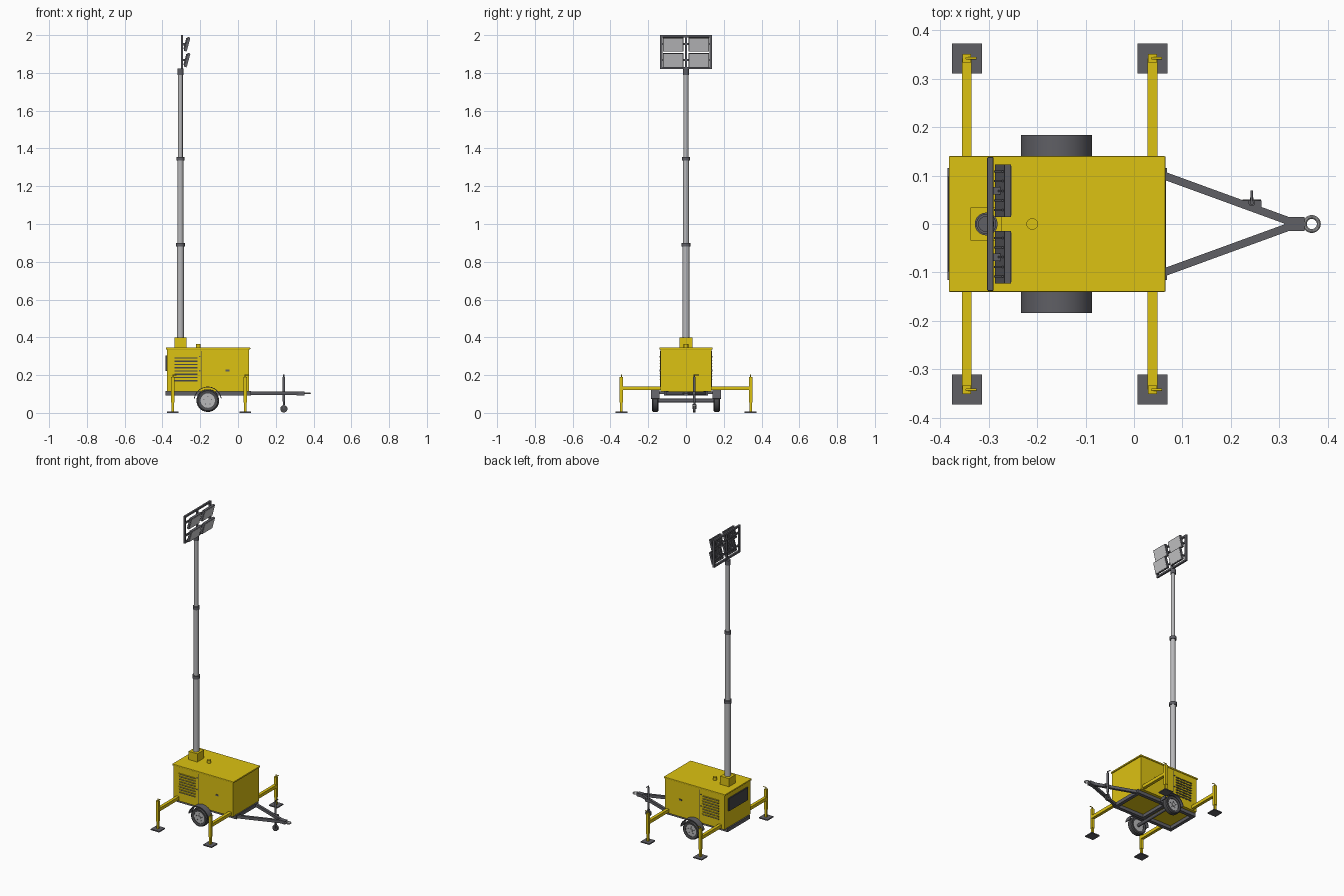
import bpy, bmesh, math
from mathutils import Vector, Matrix

if "Cube" in bpy.data.objects:
    bpy.data.objects.remove(bpy.data.objects["Cube"])


def mat(name, rgb):
    m = bpy.data.materials.new(name)
    m.diffuse_color = (*rgb, 1)
    m.use_nodes = True
    m.node_tree.nodes["Principled BSDF"].inputs["Base Color"].default_value = m.diffuse_color
    return m


YELLOW = mat("yellow paint", (0.72, 0.54, 0.006))
DARK = mat("dark grey steel", (0.115, 0.115, 0.13))
TYRE = mat("tyre rubber", (0.075, 0.075, 0.08))
BLACK = mat("dark grille", (0.06, 0.06, 0.065))
METAL = mat("galvanised metal", (0.48, 0.48, 0.49))
GLASS = mat("lamp glass", (0.58, 0.58, 0.59))


def finish(bm, name, m, smooth=False):
    bmesh.ops.recalc_face_normals(bm, faces=bm.faces[:])
    me = bpy.data.meshes.new(name)
    bm.to_mesh(me)
    bm.free()
    me.materials.append(m)
    ob = bpy.data.objects.new(name, me)
    bpy.context.collection.objects.link(ob)
    if smooth:
        bpy.context.view_layer.objects.active = ob
        bpy.ops.object.select_all(action='DESELECT')
        ob.select_set(True)
        bpy.ops.object.shade_smooth_by_angle(angle=math.radians(35))
    return ob


def box(name, lo, hi, m, bevel=0.0, tilt=0.0):
    """Box between two corners, optionally tilted about y."""
    lo, hi = Vector(lo), Vector(hi)
    bm = bmesh.new()
    bmesh.ops.create_cube(bm, size=1, matrix=Matrix.Diagonal((*(hi - lo), 1)))
    if bevel:
        bmesh.ops.bevel(bm, geom=bm.edges[:], offset=bevel, segments=2, profile=0.5, affect='EDGES')
    bm.transform(Matrix.Translation((lo + hi) / 2) @ Matrix.Rotation(tilt, 4, 'Y'))
    return finish(bm, name, m)


def rod(name, a, b, r, m, n=24):
    """Cylinder from point a to point b."""
    a, b = Vector(a), Vector(b)
    bm = bmesh.new()
    bmesh.ops.create_cone(bm, cap_ends=True, segments=n, radius1=r, radius2=r, depth=(b - a).length)
    bm.transform(Matrix.Translation((a + b) / 2) @ Vector((0, 0, 1)).rotation_difference(b - a).to_matrix().to_4x4())
    return finish(bm, name, m, True)


def beam(name, a, b, w, h, m):
    """Rectangular tube lying flat from a to b."""
    a, b = Vector(a), Vector(b)
    d = b - a
    bm = bmesh.new()
    bmesh.ops.create_cube(bm, size=1, matrix=Matrix.Diagonal((d.length, w, h, 1)))
    bm.transform(Matrix.Translation((a + b) / 2) @ Matrix.Rotation(math.atan2(d.y, d.x), 4, 'Z'))
    return finish(bm, name, m)


def ring_sweep(name, section, c, m, a0=0.0, a1=360.0, n=40):
    """Sweep a closed (radius, y) section round the y axis through c."""
    full = a1 - a0 >= 360
    bm = bmesh.new()
    rings = []
    for i in range(n if full else n + 1):
        t = math.radians(a0 + (a1 - a0) * i / n)
        rings.append([bm.verts.new((c[0] + r * math.cos(t), c[1] + y, c[2] + r * math.sin(t))) for r, y in section])
    k = len(section)
    for i in range(n):
        p, q = rings[i], rings[(i + 1) % len(rings)]
        for j in range(k):
            bm.faces.new((p[j], p[(j + 1) % k], q[(j + 1) % k], q[j]))
    if not full:
        bm.faces.new(rings[0])
        bm.faces.new(rings[-1])
    return finish(bm, name, m, True)


# canopy, roof and roof fittings
box("canopy", (-0.376, -0.136, 0.112), (0.058, 0.136, 0.337), YELLOW)
box("roof", (-0.382, -0.14, 0.336), (0.065, 0.14, 0.346), YELLOW, 0.002)
box("mast_base", (-0.337, -0.034, 0.345), (-0.273, 0.034, 0.4), YELLOW)
rod("exhaust_cap", (-0.21, 0, 0.345), (-0.21, 0, 0.366), 0.012, YELLOW)

# rear radiator grille
box("rear_grille", (-0.384, -0.098, 0.222), (-0.375, 0.098, 0.305), BLACK)

# side doors with louvres, seams and latches
for s, side in ((-1, "front"), (1, "back")):
    def plate(name, x0, x1, z0, z1, m, t=0.0015):
        y0, y1 = sorted((s * 0.1355, s * (0.136 + t)))
        box(side + "_" + name, (x0, y0, z0), (x1, y1, z1), m)
    for i in range(8):
        z = 0.167 + i * 0.0172
        plate("louvre_slot", -0.335, -0.215, z, z + 0.006, BLACK)
        plate("louvre_lip", -0.335, -0.215, z + 0.006, z + 0.009, YELLOW, 0.004)
    plate("door_seam", -0.1925, -0.1895, 0.13, 0.328, BLACK, 0.0008)
    plate("door_latch", -0.207, -0.199, 0.296, 0.302, DARK, 0.004)
    plate("door_latch", -0.207, -0.199, 0.22, 0.226, DARK, 0.004)
    plate("door_handle", -0.065, -0.046, 0.22, 0.229, DARK, 0.004)

# chassis frame
for s in (-1, 1):
    y0, y1 = sorted((s * 0.093, s * 0.116))
    box("chassis_rail", (-0.385, y0, 0.091), (0.068, y1, 0.115), DARK)
    # A-frame drawbar
    beam("drawbar_arm", (0.045, s * 0.106, 0.103), (0.325, s * 0.004, 0.103), 0.016, 0.019, DARK)
for x in (-0.374, -0.16, 0.055):
    box("cross_member", (x - 0.011, -0.1, 0.091), (x + 0.011, 0.1, 0.114), DARK)

# coupling and tow ring
box("coupling", (0.31, -0.014, 0.093), (0.352, 0.014, 0.114), DARK)
bm = bmesh.new()
N, K = 28, 10
vs = [[bm.verts.new(((0.0145 + 0.004 * math.cos(b)) * math.cos(a) + 0.367,
                     (0.0145 + 0.004 * math.cos(b)) * math.sin(a), 0.104 + 0.004 * math.sin(b)))
       for b in (2 * math.pi * j / K for j in range(K))] for a in (2 * math.pi * i / N for i in range(N))]
for i in range(N):
    for j in range(K):
        p, q = vs[i], vs[(i + 1) % N]
        bm.faces.new((p[j], q[j], q[(j + 1) % K], p[(j + 1) % K]))
finish(bm, "tow_ring", METAL, True)

# jockey wheel on the drawbar
jx, jy = 0.243, 0.044
rod("jockey_tube", (jx, jy, 0.06), (jx, jy, 0.19), 0.007, DARK)
rod("jockey_inner_tube", (jx, jy, 0.042), (jx, jy, 0.065), 0.005, DARK)
rod("jockey_screw", (jx, jy, 0.19), (jx, jy, 0.203), 0.004, DARK)
rod("jockey_crank", (jx, jy, 0.2), (jx, jy + 0.025, 0.2), 0.0025, DARK, 12)
box("jockey_clamp", (jx - 0.02, 0.034, 0.094), (jx + 0.02, 0.049, 0.113), DARK)
for s in (-1, 1):
    box("jockey_fork", (jx - 0.004, jy + s * 0.009 - 0.0015, 0.02), (jx + 0.004, jy + s * 0.009 + 0.0015, 0.045), DARK)
box("jockey_fork_top", (jx - 0.004, jy - 0.01, 0.042), (jx + 0.004, jy + 0.01, 0.046), DARK)
rod("jockey_wheel", (jx, jy - 0.007, 0.021), (jx, jy + 0.007, 0.021), 0.019, TYRE, 28)

# axle, wheels and mudguards
wx, wz = -0.16, 0.065
rod("axle", (wx, -0.16, wz), (wx, 0.16, wz), 0.01, DARK)
for s in (-1, 1):
    c = (wx, s * 0.163, wz)
    ring_sweep("tyre", [(0.038, -0.015), (0.053, -0.018), (0.059, -0.013), (0.06, 0),
                        (0.059, 0.013), (0.053, 0.018), (0.038, 0.015)], c, TYRE)
    rod("wheel_rim", (wx, s * 0.15, wz), (wx, s * 0.175, wz), 0.0395, METAL, 36)
    rod("wheel_hub", (wx, s * 0.17, wz), (wx, s * 0.181, wz), 0.012, METAL)
    for i in range(5):
        a = math.radians(90 + 72 * i)
        p = (wx + 0.022 * math.cos(a), wz + 0.022 * math.sin(a))
        rod("wheel_nut", (p[0], s * 0.174, p[1]), (p[0], s * 0.178, p[1]), 0.003, DARK, 6)
    ring_sweep("mudguard", [(0.07, -0.022), (0.074, -0.022), (0.074, 0.022), (0.07, 0.022)],
               (wx, s * 0.162, wz), DARK, 8, 172, 24)
    y0, y1 = sorted((s * 0.11, s * 0.142))
    box("mudguard_bracket", (wx - 0.03, y0, 0.1), (wx + 0.03, y1, 0.113), DARK)

# outriggers with stabiliser legs
for x in (-0.345, 0.038):
    for s in (-1, 1):
        y = s * 0.342
        y0, y1 = sorted((s * 0.1, y))
        box("outrigger_beam", (x - 0.01, y0, 0.12), (x + 0.01, y1, 0.141), YELLOW)
        box("leg_tube", (x - 0.009, y - 0.009, 0.055), (x + 0.009, y + 0.009, 0.19), YELLOW)
        box("leg_inner", (x - 0.0065, y - 0.0065, 0.006), (x + 0.0065, y + 0.0065, 0.06), YELLOW)
        rod("leg_screw", (x, y, 0.19), (x, y, 0.203), 0.003, YELLOW, 12)
        rod("leg_crank", (x - 0.002, y, 0.201), (x + 0.02, y, 0.201), 0.0025, YELLOW, 12)
        box("foot_plate", (x - 0.031, y - 0.031, 0), (x + 0.031, y + 0.031, 0.007), DARK)

# telescopic mast
mx = -0.305
for z0, z1, r in ((0.39, 0.89, 0.0185), (0.88, 1.345, 0.0155), (1.335, 1.8, 0.0125)):
    rod("mast_section", (mx, 0, z0), (mx, 0, z1), r, METAL, 32)
for z, r in ((0.89, 0.0235), (1.345, 0.0205)):
    rod("mast_collar", (mx, 0, z - 0.01), (mx, 0, z + 0.01), r, DARK, 32)
rod("mast_head", (mx, 0, 1.79), (mx, 0, 1.822), 0.0165, DARK, 32)

# lamp frame: bars along y and z
fx0, fx1 = -0.303, -0.29
for z in (1.826, 1.994):
    box("lamp_frame_rail", (fx0, -0.138, z - 0.0065), (fx1, 0.138, z + 0.0065), DARK, 0.002)
for y in (-0.1315, 0, 0.1315):
    box("lamp_frame_post", (fx0, y - 0.0065, 1.82), (fx1, y + 0.0065, 2.0), DARK, 0.002)

# four floodlights tilted down
T = math.radians(15)
for cz in (1.868, 1.952):
    for s in (-1, 1):
        cy, cx = s * 0.0685, -0.27
        rot = Matrix.Rotation(T, 3, 'Y')

        def lamp_part(name, off, size, m):
            c = Vector((cx, cy, cz)) + rot @ Vector(off)
            h = Vector(size) / 2
            box(name, c - h, c + h, m, 0, T)
        lamp_part("lamp_housing", (0, 0, 0), (0.014, 0.109, 0.076), DARK)
        lamp_part("lamp_glass", (0.0072, 0, 0), (0.003, 0.102, 0.069), GLASS)
        for i in range(5):
            lamp_part("lamp_fin", (-0.009, (i - 2) * 0.02, 0), (0.006, 0.004, 0.06), DARK)
        box("lamp_bracket", (-0.297, cy - 0.008, cz - 0.006), (-0.274, cy + 0.008, cz + 0.006), DARK)
    box("lamp_cross_bar", (-0.301, -0.13, cz - 0.005), (-0.292, 0.13, cz + 0.005), DARK)
